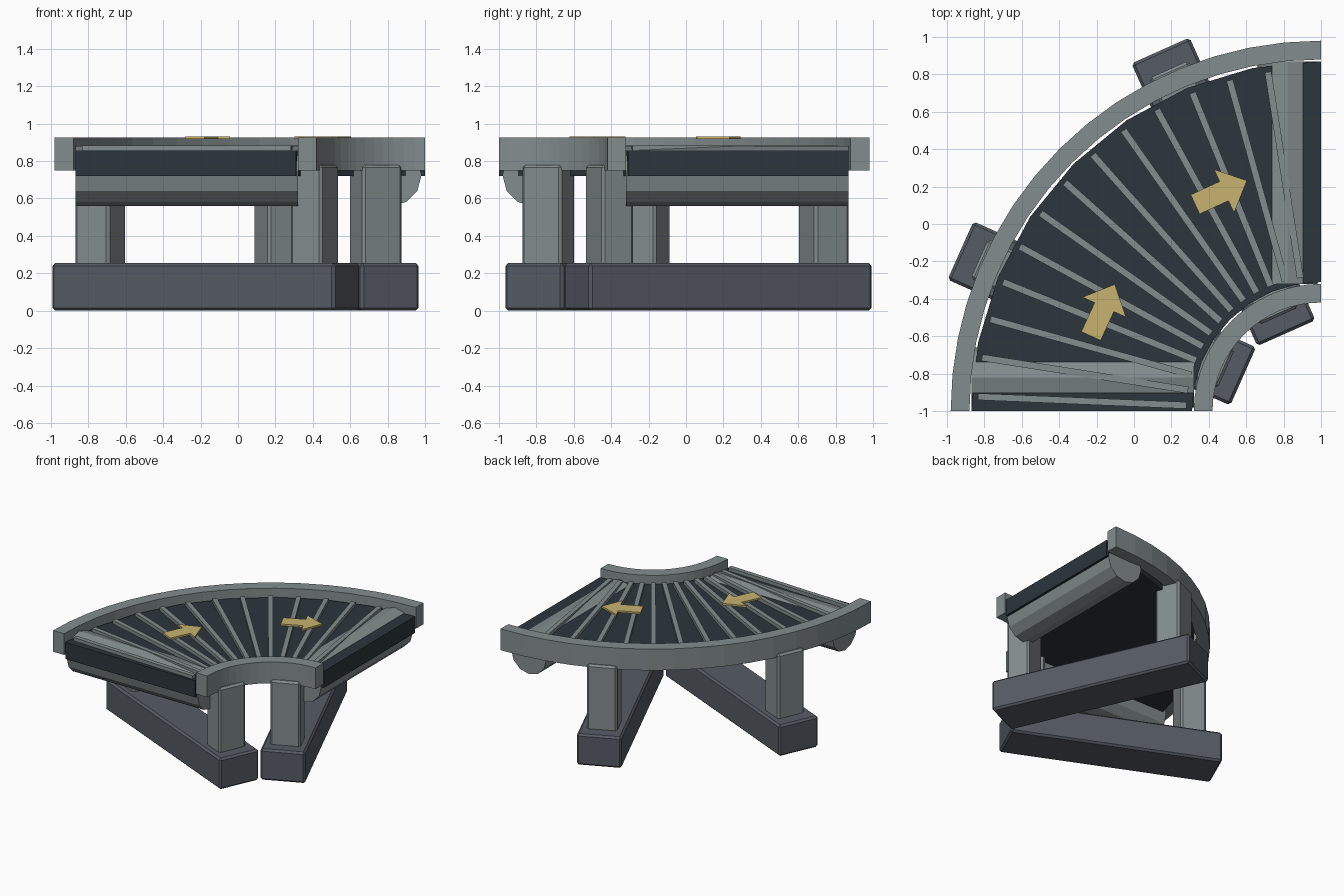
import bpy, bmesh, math
from mathutils import Matrix, Vector

cube = bpy.data.objects.get("Cube")
if cube:
    bpy.data.objects.remove(cube, do_unlink=True)


def material(name, rgb):
    m = bpy.data.materials.new(name)
    m.use_nodes = True
    m.diffuse_color = (*rgb, 1)
    m.node_tree.nodes["Principled BSDF"].inputs["Base Color"].default_value = (*rgb, 1)
    return m


METAL = material("grey metal", (0.23, 0.265, 0.27))
BASE = material("dark slate", (0.092, 0.105, 0.127))
BELT = material("black rubber", (0.025, 0.036, 0.045))
YELLOW = material("arrow yellow", (0.58, 0.45, 0.16))

# The whole bend turns about this corner
PIVOT = Matrix.Translation((1, -1, 0))


def radial(angle):
    """Local +x runs outward from the pivot, local -y along the travel direction."""
    return PIVOT @ Matrix.Rotation(math.pi - math.radians(angle), 4, "Z")


def finish(name, bm, mat, matrix=Matrix(), bevel=0):
    bmesh.ops.recalc_face_normals(bm, faces=bm.faces)
    mesh = bpy.data.meshes.new(name)
    bm.to_mesh(mesh)
    bm.free()
    mesh.materials.append(mat)
    ob = bpy.data.objects.new(name, mesh)
    ob.matrix_world = matrix
    bpy.context.collection.objects.link(ob)
    if bevel:
        mod = ob.modifiers.new("edge chamfer", "BEVEL")
        mod.width = bevel
        mod.segments = 1
    return ob


def radial_box(name, angle, r0, r1, width, z0, z1, mat, bevel=0):
    bm = bmesh.new()
    bmesh.ops.create_cube(bm, size=1)
    bmesh.ops.scale(bm, vec=(r1 - r0, width, z1 - z0), verts=bm.verts)
    bmesh.ops.translate(bm, vec=((r0 + r1) / 2, 0, (z0 + z1) / 2), verts=bm.verts)
    return finish(name, bm, mat, radial(angle), bevel)


def arc(name, r0, r1, z0, z1, steps, mat):
    """Quarter ring with a rectangular section."""
    bm = bmesh.new()
    rings = []
    for i in range(steps + 1):
        turn = radial(90 * i / steps)
        section = [(r0, z0), (r1, z0), (r1, z1), (r0, z1)]
        rings.append([bm.verts.new(turn @ Vector((r, 0, z))) for r, z in section])
    for a, b in zip(rings, rings[1:]):
        for k in range(4):
            j = (k + 1) % 4
            bm.faces.new((a[k], a[j], b[j], b[k]))
    bm.faces.new(rings[0])
    bm.faces.new(rings[-1])
    return finish(name, bm, mat)


# Belt bed and side rails
arc("belt", 0.69, 1.87, 0.72, 0.856, 8, BELT)
arc("outer_rail", 1.88, 1.98, 0.75, 0.925, 16, METAL)
arc("inner_rail", 0.58, 0.68, 0.75, 0.925, 16, METAL)

# Slats across the belt
for i in range(13):
    radial_box(f"slat_{i + 1}", 2.4 + 6.56 * i, 0.72, 1.835, 0.036, 0.83, 0.884, METAL)

# Twelve-sided end drums, one at each end of the bend
for name, angle, side in (("front_drum", 0, -1), ("side_drum", 90, 1)):
    bm = bmesh.new()
    bmesh.ops.create_cone(bm, cap_ends=True, segments=12, radius1=0.16,
                          radius2=0.16, depth=1.19)
    lay = (Matrix.Translation((1.275, side * 0.18, 0.72))
           @ Matrix.Rotation(math.pi / 2, 4, "Y"))
    bmesh.ops.transform(bm, matrix=lay, verts=bm.verts)
    finish(name, bm, METAL, radial(angle))

# Floor beams with an inner and an outer post each
for name, angle in (("left_turn", 66), ("right_turn", 24)):
    radial_box(name + "_floor_beam", angle, 0.456, 2.11, 0.34, 0, 0.255, BASE, 0.015)
    radial_box(name + "_outer_post", angle, 1.8, 2.0, 0.23, 0.2, 0.78, METAL, 0.015)
    radial_box(name + "_inner_post", angle, 0.555, 0.74, 0.23, 0.2, 0.78, METAL, 0.015)

# Direction arrows above the belt
half = [(0.057, 0.15), (0.057, -0.02), (0.128, -0.02)]
outline = half + [(0, -0.155)] + [(-x, y) for x, y in reversed(half)]
for name, angle in (("first_arrow", 24.7), ("second_arrow", 65.3)):
    bm = bmesh.new()
    face = bm.faces.new([bm.verts.new((1.285 + x, y, 0.917)) for x, y in outline])
    top = bmesh.ops.extrude_face_region(bm, geom=[face])["geom"]
    bmesh.ops.translate(bm, vec=(0, 0, 0.015),
                        verts=[v for v in top if isinstance(v, bmesh.types.BMVert)])
    finish(name, bm, YELLOW, radial(angle))
